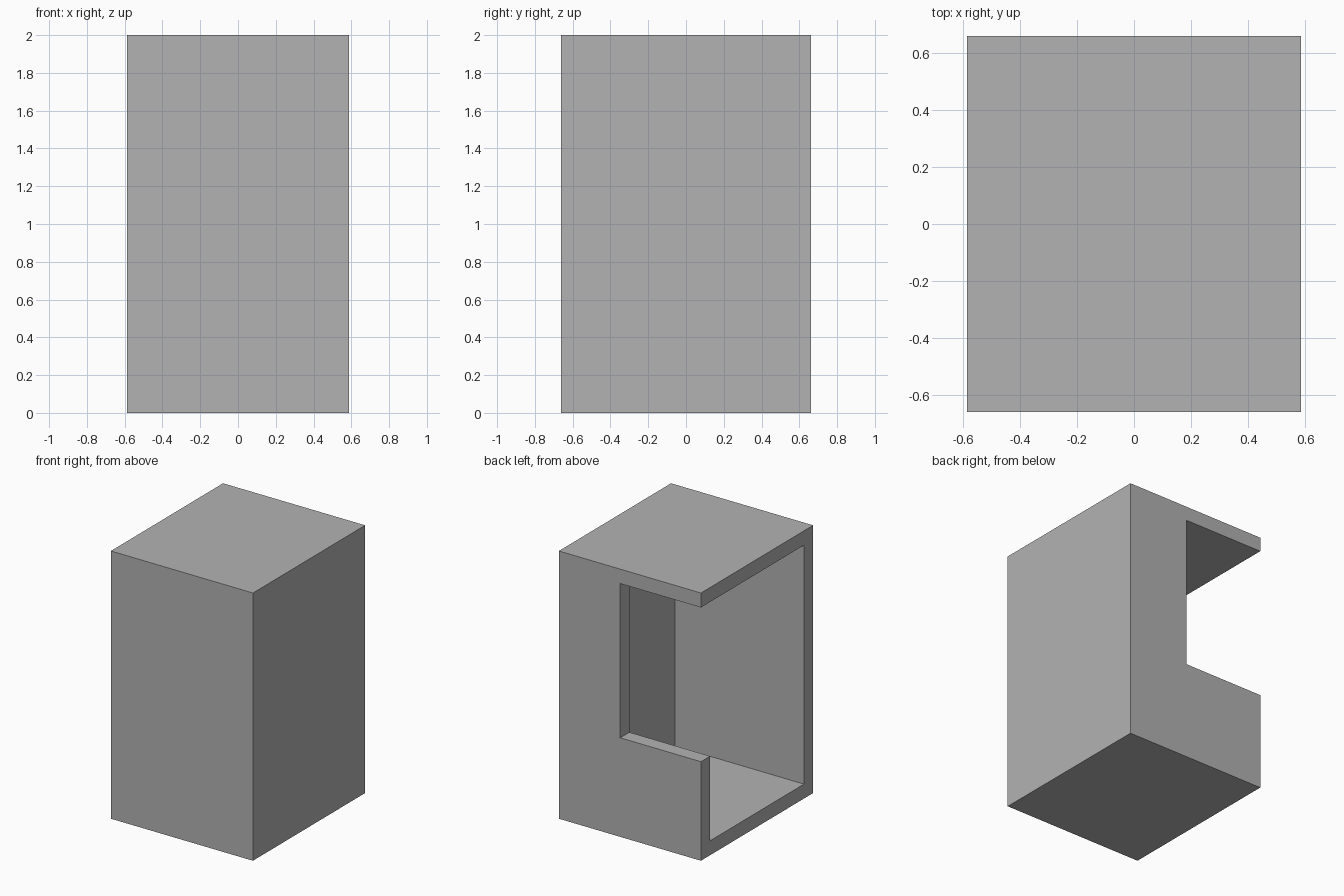
import bpy

# Remove the default cube
if "Cube" in bpy.data.objects:
    bpy.data.objects.remove(bpy.data.objects["Cube"], do_unlink=True)

W, D, H = 0.587, 0.662, 2.0   # half width, half depth, height
T = 0.108                     # panel thickness
SILL, JAMB = 0.74, 0.08       # edges of the corner window

# Plain grey
grey = bpy.data.materials.new("plain_grey")
grey.use_nodes = True
colour = (0.448, 0.448, 0.448, 1)
grey.diffuse_color = colour
grey.node_tree.nodes["Principled BSDF"].inputs["Base Color"].default_value = colour


def box(name, low, high):
    """Box between two opposite corners."""
    bpy.ops.mesh.primitive_cube_add(size=1)
    ob = bpy.context.object
    ob.name = name
    ob.location = [(a + b) / 2 for a, b in zip(low, high)]
    ob.scale = [b - a for a, b in zip(low, high)]
    bpy.ops.object.transform_apply(location=True, rotation=False, scale=True)
    ob.data.materials.append(grey)
    return ob


def cut(target, cutter):
    """Subtract the cutter and discard it."""
    cutter.hide_render = True
    mod = target.modifiers.new("cut", "BOOLEAN")
    mod.operation = "DIFFERENCE"
    mod.solver = "EXACT"
    mod.object = cutter
    bpy.ops.object.select_all(action="DESELECT")
    bpy.context.view_layer.objects.active = target
    target.select_set(True)
    bpy.ops.object.modifier_apply(modifier=mod.name)
    bpy.data.objects.remove(cutter, do_unlink=True)


# Outer block
shell = box("open_box_shell", (-W, -D, 0), (W, D, H))

# Hollow interior, open on the -x side
cut(shell, box("interior_cutter", (-1, T - D, T), (W - T, D - T, H - T)))

# Window in the back wall, wrapping round the open corner
cut(shell, box("window_cutter", (-1, 0, SILL), (JAMB, 1, H - T)))
